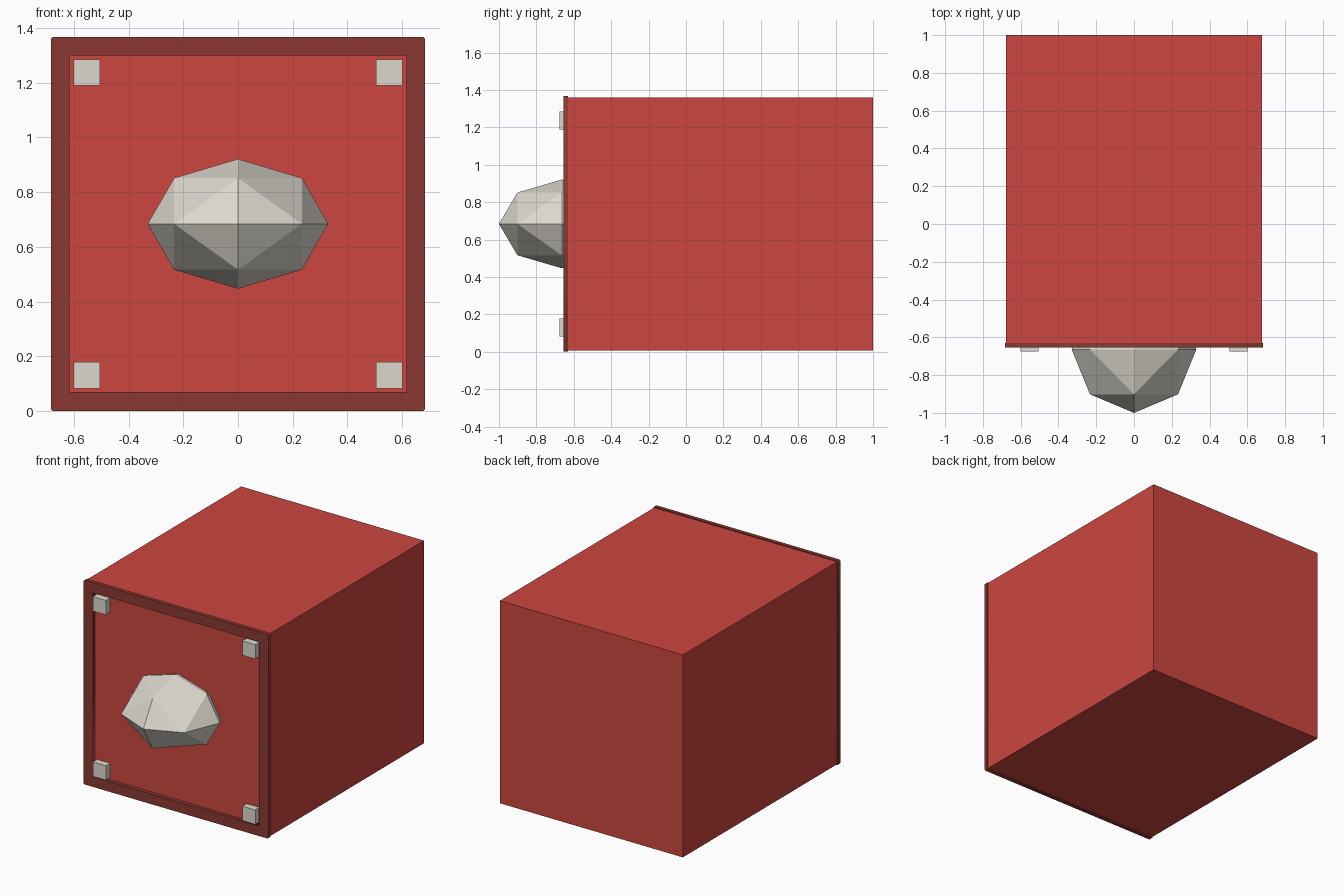
import bpy
import bmesh
from itertools import product
from mathutils import Matrix, Vector

cube = bpy.data.objects.get("Cube")
if cube:
    bpy.data.objects.remove(cube, do_unlink=True)


def material(name, rgb):
    linear = [((c / 255 + 0.055) / 1.055) ** 2.4 for c in rgb]
    mat = bpy.data.materials.new(name)
    mat.use_nodes = True
    mat.diffuse_color = (*linear, 1)
    mat.node_tree.nodes["Principled BSDF"].inputs["Base Color"].default_value = (*linear, 1)
    return mat


RED = material("red paint", (204, 70, 62))
DARK = material("dark red trim", (139, 57, 50))
PALE = material("pale stone", (221, 217, 206))


def add_mesh(name, bm, mat):
    bmesh.ops.recalc_face_normals(bm, faces=bm.faces)
    mesh = bpy.data.meshes.new(name)
    bm.to_mesh(mesh)
    bm.free()
    mesh.materials.append(mat)
    obj = bpy.data.objects.new(name, mesh)
    bpy.context.collection.objects.link(obj)
    return obj


def box(name, low, high, mat):
    low, high = Vector(low), Vector(high)
    bm = bmesh.new()
    bmesh.ops.create_cube(bm, size=1, matrix=Matrix.LocRotScale((low + high) / 2, None, high - low))
    return add_mesh(name, bm, mat)


MID = 0.684      # height of the centre
FACE = -0.63     # front face of the body
FRONT = -0.655   # front of the frame

# Drawer body
box("drawer_body", (-0.677, FACE, 0.007), (0.677, 1, 1.361), RED)

# Front frame: a flat ring with slightly clipped outer corners
size, clip, hole = 0.683, 0.006, 0.615
cut = size - clip
outer = [(size, -cut), (size, cut), (cut, size), (-cut, size),
         (-size, cut), (-size, -cut), (-cut, -size), (cut, -size)]
inner = [(hole, -hole), (hole, hole), (-hole, hole), (-hole, -hole)]

curve = bpy.data.curves.new("front_frame", "CURVE")
curve.dimensions = "2D"
curve.fill_mode = "BOTH"
curve.extrude = (FACE - FRONT) / 2
for outline in (outer, inner):
    spline = curve.splines.new("POLY")
    spline.points.add(len(outline) - 1)
    for point, (x, y) in zip(spline.points, outline):
        point.co = (x, y, 0, 1)
    spline.use_cyclic_u = True
curve.materials.append(DARK)
frame = bpy.data.objects.new("front_frame", curve)
frame.matrix_world = Matrix.Translation((0, (FACE + FRONT) / 2, MID)) @ Matrix.Rotation(1.5707963, 4, "X")
bpy.context.collection.objects.link(frame)
bpy.ops.object.select_all(action="DESELECT")
bpy.context.view_layer.objects.active = frame
frame.select_set(True)
bpy.ops.object.convert(target="MESH")

# Square studs in the corners
half = 0.048
for (side, sx), (level, sz) in product((("left", 1), ("right", -1)), (("upper", 1), ("lower", -1))):
    x, z = sx * 0.553, MID + sz * 0.553
    box(f"{level}_{side}_stud", (x - half, -0.676, z - half), (x + half, FACE, z + half), PALE)

# Faceted knob: an octahedron split once and rounded, then stretched
bm = bmesh.new()
for corner in product((-1, 0, 1), repeat=3):
    if 0 < sum(map(abs, corner)) < 3:
        bm.verts.new(Vector(corner).normalized())
bmesh.ops.convex_hull(bm, input=bm.verts)
bm.transform(Matrix.LocRotScale(Vector((0, -0.664, MID)), None, Vector((0.33, 0.336, 0.237))))
add_mesh("faceted_knob", bm, PALE)
